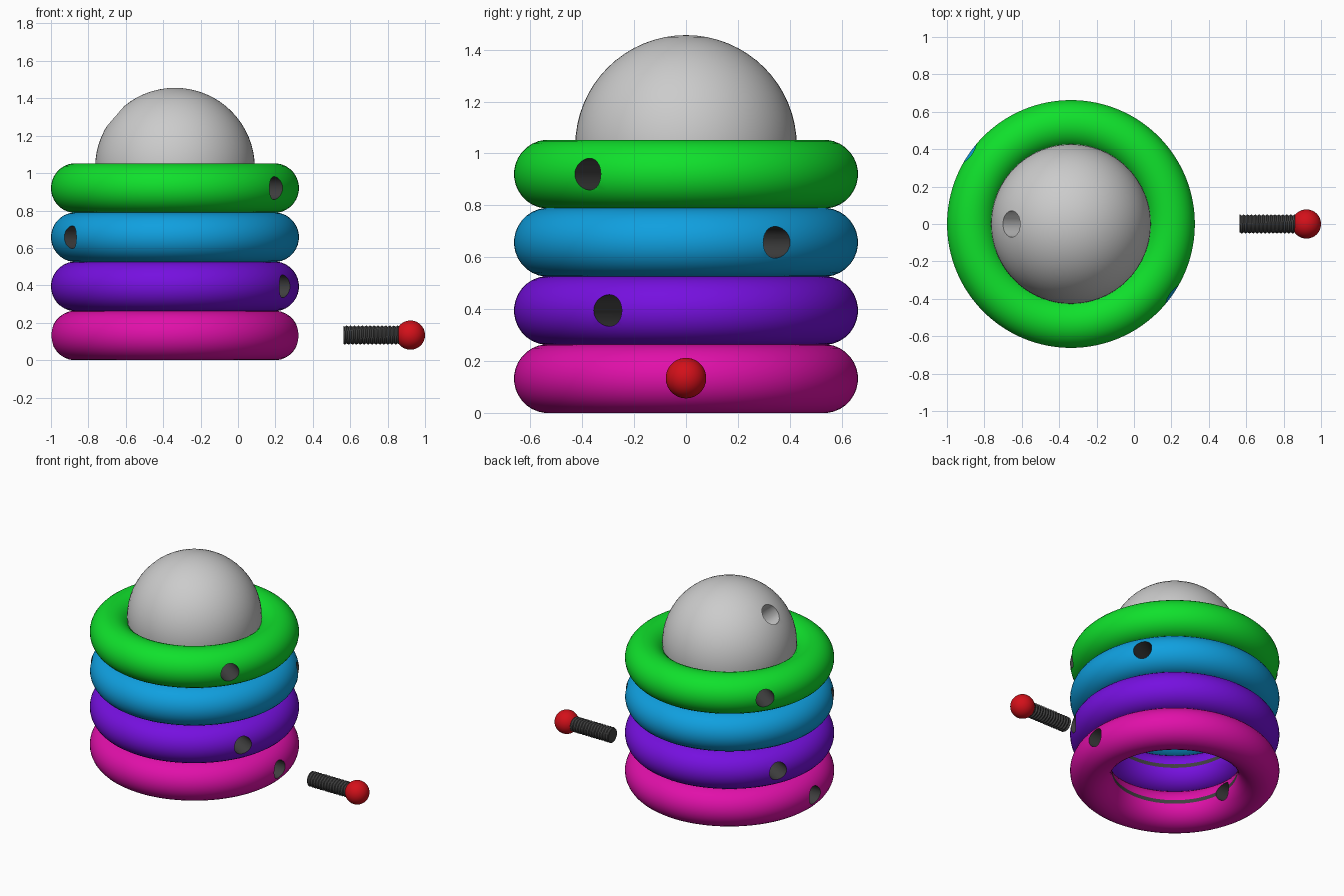
import bpy, bmesh, math
from mathutils import Vector

if "Cube" in bpy.data.objects:
    bpy.data.objects.remove(bpy.data.objects["Cube"])

CX = -0.337                 # stack axis
MAJOR, MINOR = 0.530, 0.133
PITCH = 0.2627


def material(name, rgb):
    m = bpy.data.materials.new(name)
    m.diffuse_color = (*rgb, 1)
    m.use_nodes = True
    m.node_tree.nodes["Principled BSDF"].inputs["Base Color"].default_value = m.diffuse_color
    return m


def smooth(ob):
    bpy.ops.object.select_all(action='DESELECT')
    ob.select_set(True)
    bpy.context.view_layer.objects.active = ob
    bpy.ops.object.shade_smooth_by_angle(angle=math.radians(30))


def finish(name, bm, mats, loc):
    bmesh.ops.recalc_face_normals(bm, faces=bm.faces)
    me = bpy.data.meshes.new(name)
    bm.to_mesh(me)
    bm.free()
    ob = bpy.data.objects.new(name, me)
    ob.location = loc
    bpy.context.collection.objects.link(ob)
    for m in mats:
        me.materials.append(m)
    return ob


def grid_surface(bm, rows, close_rows):
    """Skin closed loops of points; return the faces."""
    vs = [[bm.verts.new(p) for p in r] for r in rows]
    n, k = len(vs), len(vs[0])
    for i in range(n if close_rows else n - 1):
        a, b = vs[i], vs[(i + 1) % n]
        for j in range(k):
            bm.faces.new((a[j], a[(j + 1) % k], b[(j + 1) % k], b[j]))
    if not close_rows:
        bm.faces.new(vs[0])
        bm.faces.new(vs[-1])


def drill(ob, start, end, radius, mat=None):
    """Cut a round hole from start to end, then remove the cutter."""
    start, end = Vector(start), Vector(end)
    bpy.ops.mesh.primitive_cylinder_add(vertices=32, radius=radius, depth=(end - start).length,
                                        location=(start + end) / 2,
                                        rotation=(end - start).to_track_quat('Z', 'Y').to_euler())
    cutter = bpy.context.object
    cutter.hide_render = True
    if mat:
        cutter.data.materials.append(mat)
    mod = ob.modifiers.new("hole", 'BOOLEAN')
    mod.operation, mod.solver, mod.object = 'DIFFERENCE', 'EXACT', cutter
    if mat:
        mod.material_mode = 'TRANSFER'
    bpy.context.view_layer.objects.active = ob
    bpy.ops.object.modifier_apply(modifier=mod.name)
    bpy.data.objects.remove(cutter)


dark = material("dark_grey", (0.05, 0.05, 0.05))
red = material("red", (0.65, 0.005, 0.01))

# Stacked rings, each with a pin hole drilled across its diameter
rings = [("magenta", (0.75, 0.005, 0.40), 0),
         ("purple", (0.18, 0.005, 0.74), -27.2),
         ("blue", (0.005, 0.35, 0.74), 32),
         ("green", (0.005, 0.75, 0.025), -35)]
for i, (colour, rgb, deg) in enumerate(rings):
    z = 0.132 + i * PITCH
    bm = bmesh.new()
    rows = []
    for s in range(128):
        a = 2 * math.pi * s / 128
        row = []
        for t in range(32):
            b = 2 * math.pi * (t + 0.5) / 32
            r = MAJOR + MINOR * math.cos(b)
            row.append((r * math.cos(a), r * math.sin(a), MINOR * math.sin(b)))
        rows.append(row)
    grid_surface(bm, rows, True)
    # narrow dark band on the inner wall
    for f in bm.faces:
        if f.calc_center_median().xy.length < MAJOR - MINOR * 0.993:
            f.material_index = 1
    ob = finish(colour + "_ring", bm, [material(colour, rgb), dark], (CX, 0, z))
    dx, dy = math.cos(math.radians(deg)), math.sin(math.radians(deg))
    drill(ob, (CX - dx, -dy, z), (CX + dx, dy, z), 0.061, dark)
    smooth(ob)

# Ball resting on the stack, with an angled hole
bpy.ops.mesh.primitive_uv_sphere_add(segments=64, ring_count=32, radius=0.427,
                                     location=(CX, 0, 1.029))
ball = bpy.context.object
ball.name = "top_ball"
d = Vector((-math.cos(math.radians(41)), 0, math.sin(math.radians(41))))
c = Vector((CX, 0, 1.029))
drill(ball, c + d * 0.2, c + d * 0.6, 0.07)
smooth(ball)

# Threaded pin shaft: helical ridges
bm = bmesh.new()
length, pitch = 0.32, 0.021
rows = []
steps = round(length / pitch * 6)
for s in range(steps + 1):
    x = length * s / steps
    row = []
    for t in range(32):
        a = 2 * math.pi * t / 32
        ridge = abs(((x / pitch + t / 32) % 1) * 2 - 1)
        r = 0.044 + 0.008 * ridge
        row.append((x, r * math.cos(a), r * math.sin(a)))
    rows.append(row)
grid_surface(bm, rows, False)
smooth(finish("pin_shaft", bm, [dark], (0.565, 0, 0.134)))

# Pin knob
bpy.ops.mesh.primitive_uv_sphere_add(segments=48, ring_count=24, radius=0.078,
                                     location=(0.922, 0, 0.134))
knob = bpy.context.object
knob.name = "pin_knob"
knob.data.materials.append(red)
smooth(knob)
